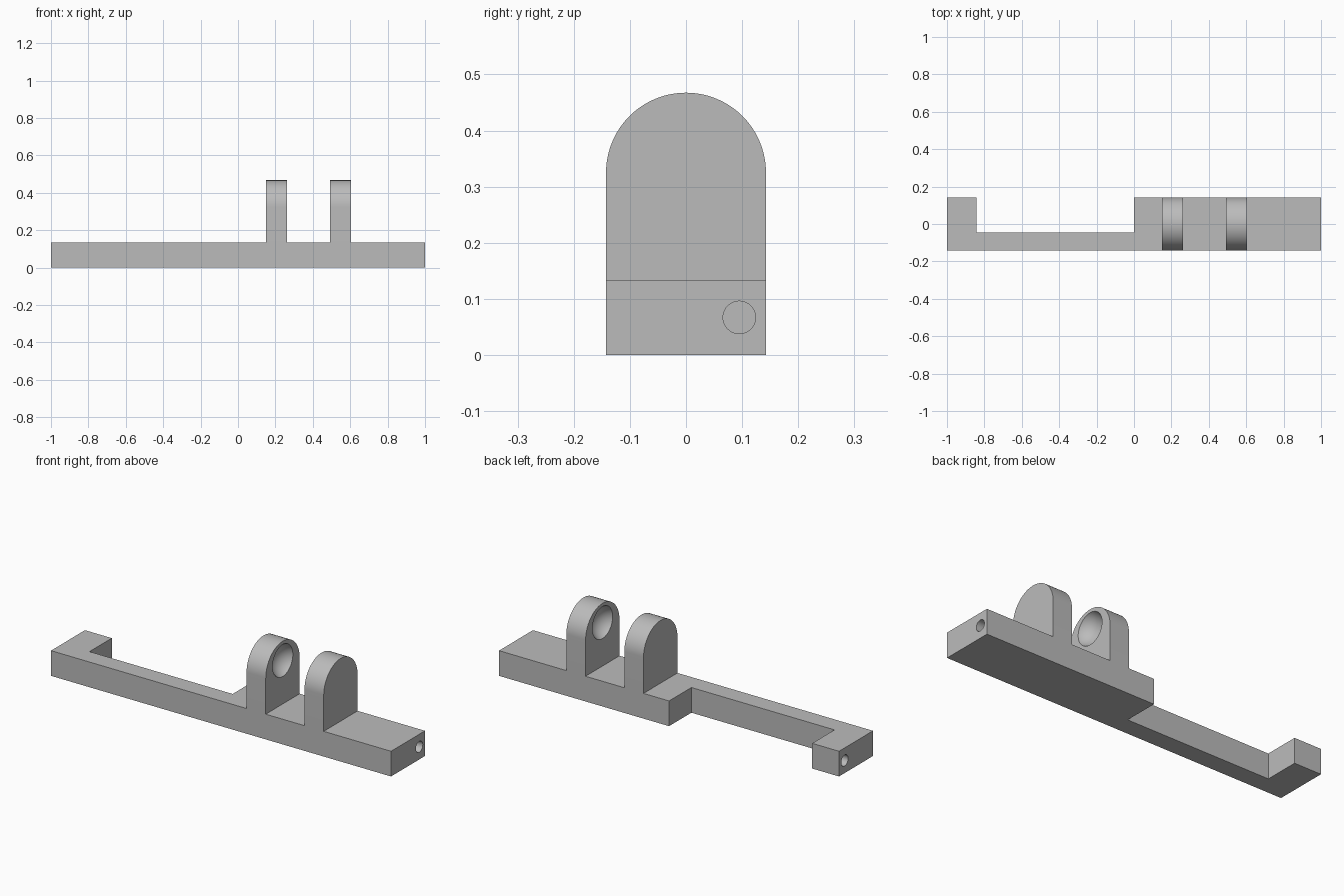
import bpy, bmesh, math
from mathutils import Matrix, Vector

if "Cube" in bpy.data.objects:
    bpy.data.objects.remove(bpy.data.objects["Cube"], do_unlink=True)

HALF_W, BASE_H, ARC_Z = 0.1425, 0.134, 0.325

grey = bpy.data.materials.new("plain grey")
grey.use_nodes = True
grey.diffuse_color = (0.5, 0.5, 0.5, 1)
grey.node_tree.nodes["Principled BSDF"].inputs["Base Color"].default_value = (0.5, 0.5, 0.5, 1)


def finish(name, bm):
    bmesh.ops.recalc_face_normals(bm, faces=bm.faces[:])
    mesh = bpy.data.meshes.new(name)
    bm.to_mesh(mesh)
    bm.free()
    mesh.materials.append(grey)
    ob = bpy.data.objects.new(name, mesh)
    bpy.context.collection.objects.link(ob)
    return ob


def prism(name, outline, shift):
    """Extrude a closed outline along a vector."""
    bm = bmesh.new()
    face = bm.faces.new([bm.verts.new(p) for p in outline])
    out = bmesh.ops.extrude_face_region(bm, geom=[face])
    bmesh.ops.translate(bm, vec=Vector(shift),
                        verts=[v for v in out["geom"] if isinstance(v, bmesh.types.BMVert)])
    return finish(name, bm)


def combine(target, tool, operation):
    """Apply a boolean and remove the tool object."""
    mod = target.modifiers.new(operation, "BOOLEAN")
    mod.operation, mod.solver, mod.object = operation, "EXACT", tool
    bpy.ops.object.select_all(action="DESELECT")
    bpy.context.view_layer.objects.active = target
    target.select_set(True)
    bpy.ops.object.modifier_apply(modifier=mod.name)
    bpy.data.objects.remove(tool, do_unlink=True)


# Flat rail with a long notch in its back side
plan = [(-1, -HALF_W), (1, -HALF_W), (1, HALF_W), (0, HALF_W),
        (0, -0.045), (-0.842, -0.045), (-0.842, HALF_W), (-1, HALF_W)]
bracket = prism("bracket", [(x, y, 0) for x, y in plan], (0, 0, BASE_H))

# Two round-topped lugs, rooted inside the rail
arc = [math.pi * i / 48 for i in range(49)]
section = [(HALF_W * math.cos(a), ARC_Z + HALF_W * math.sin(a)) for a in arc]
section += [(-HALF_W, BASE_H / 2), (HALF_W, BASE_H / 2)]
for x in (0.15, 0.491):
    lug = prism("lug", [(x, y, z) for y, z in section], (0.113, 0, 0))
    combine(bracket, lug, "UNION")

# Spherical sockets on the facing sides of the lugs
SOCKET_R, SOCKET_DEPTH = 0.085, 0.055
ball_r = (SOCKET_R ** 2 + SOCKET_DEPTH ** 2) / (2 * SOCKET_DEPTH)
for x, side in ((0.263, 1), (0.491, -1)):
    bm = bmesh.new()
    bmesh.ops.create_uvsphere(
        bm, u_segments=64, v_segments=40, radius=ball_r,
        matrix=Matrix.Translation((x + side * (ball_r - SOCKET_DEPTH), 0, 0.365))
        @ Matrix.Rotation(math.pi / 2, 4, "Y"))
    combine(bracket, finish("socket_cutter", bm), "DIFFERENCE")

# Blind pin holes in both ends
for x in (-1, 1):
    bm = bmesh.new()
    bmesh.ops.create_cone(
        bm, cap_ends=True, segments=40, radius1=0.029, radius2=0.029, depth=0.22,
        matrix=Matrix.Translation((x, 0.095, 0.067)) @ Matrix.Rotation(math.pi / 2, 4, "Y"))
    combine(bracket, finish("pin_hole_cutter", bm), "DIFFERENCE")

bpy.ops.object.select_all(action="DESELECT")
bracket.select_set(True)
bpy.context.view_layer.objects.active = bracket
bpy.ops.object.shade_smooth_by_angle(angle=math.radians(25))
